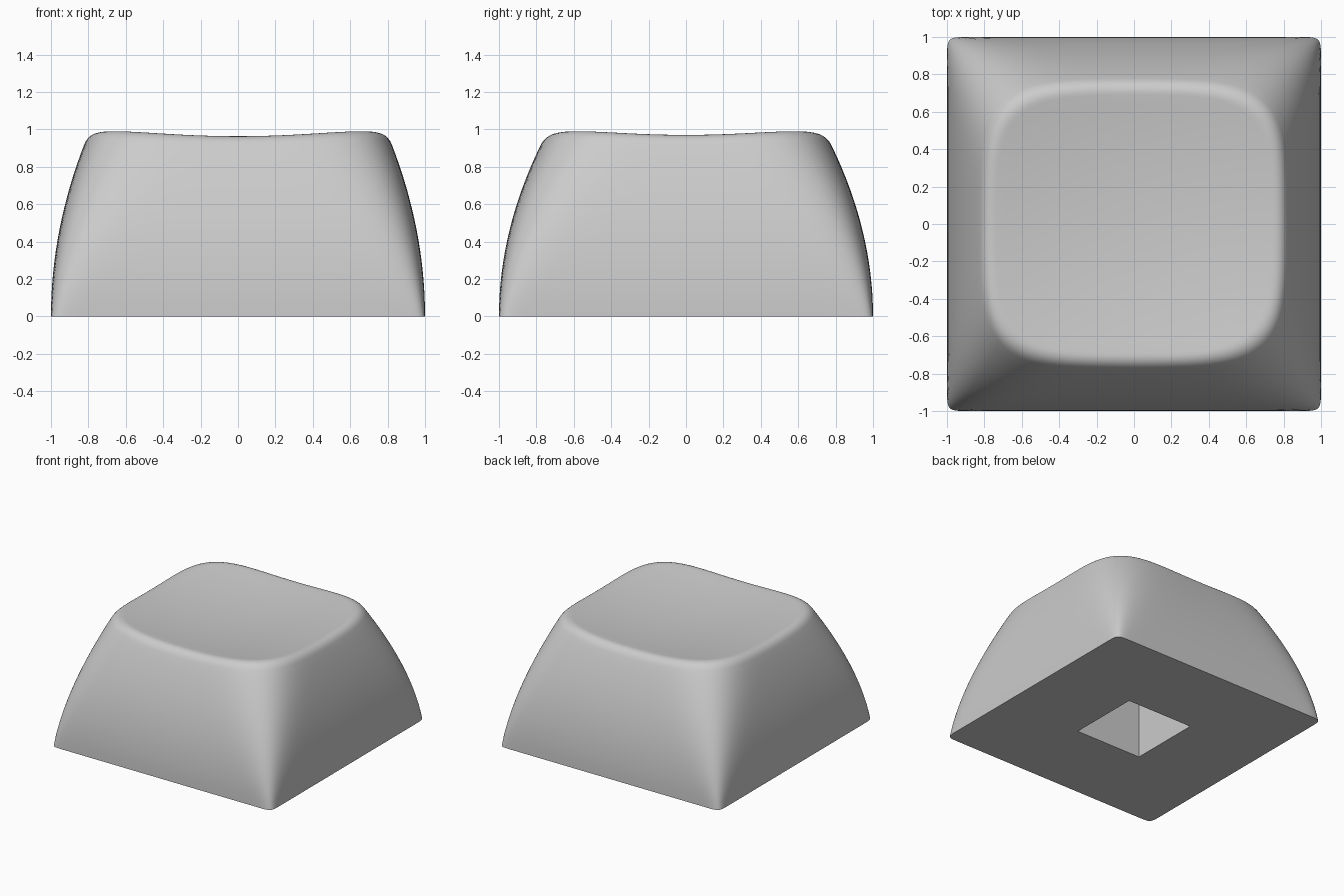
import bpy, bmesh, math
from mathutils import Vector

cube = bpy.data.objects.get("Cube")
if cube:
    bpy.data.objects.remove(cube, do_unlink=True)

PER_SIDE = 40      # samples per quarter turn, denser towards the corners
SIDE_RINGS = 16
FILLET_RINGS = 7
DISH_RINGS = 12
HOLE_HALF = 0.3
HOLE_DEPTH = 0.6

angles = []
for quarter in range(4):
    for i in range(PER_SIDE):
        u = 2 * i / PER_SIDE - 1
        angles.append(math.pi / 4 * (2 * quarter + 1 + 0.3 * u + 0.7 * u ** 3))


def dish(x, y):
    """Height of the hollowed top."""
    return 0.914 + 0.102 * (x * x + y * y)


def side(a, z):
    """Point on the bulging wall: a squarish section that rounds off with height."""
    n = math.log(0.5) / math.log(0.985 - 0.135 * z)
    hx, hy = 1 - 0.21 * z * z, 1 - 0.265 * z * z
    c, s = math.cos(a), math.sin(a)
    r = (abs(c) ** n + abs(s) ** n) ** (-1 / n)
    return Vector((hx * c * r, hy * s * r, z))


def hole(a, z):
    """Point on the square socket."""
    c, s = math.cos(a), math.sin(a)
    r = HOLE_HALF / max(abs(c), abs(s))
    return Vector((c * r, s * r, z))


def rim(a):
    """Wall end, sharp corner and dish start, used to round the top edge."""
    p = side(a, 0.97)
    corner = side(a, dish(p.x, p.y))
    start = side(a, corner.z - 0.06)
    end = corner * 0.92
    end.z = dish(end.x, end.y)
    return start, corner, end


def fillet(a, t):
    p, q, r = rim(a)
    return p * (1 - t) ** 2 + q * 2 * t * (1 - t) + r * t * t


def top(a, k):
    p = rim(a)[2] * k
    p.z = dish(p.x, p.y)
    return p


# Rings from the socket ceiling, out across the base, up the wall and into the dish
rings = [[hole(a, HOLE_DEPTH) for a in angles], [hole(a, 0) for a in angles]]
for i in range(SIDE_RINGS):
    rings.append([side(a, rim(a)[0].z * i / SIDE_RINGS) for a in angles])
for i in range(FILLET_RINGS + 1):
    rings.append([fillet(a, i / FILLET_RINGS) for a in angles])
for i in range(1, DISH_RINGS):
    rings.append([top(a, 1 - i / DISH_RINGS) for a in angles])

bm = bmesh.new()
loops = [[bm.verts.new(p) for p in ring] for ring in rings]
count = len(angles)
for low, high in zip(loops, loops[1:]):
    for i in range(count):
        j = (i + 1) % count
        bm.faces.new((low[i], low[j], high[j], high[i]))
bm.faces.new(loops[0])
centre = bm.verts.new((0, 0, dish(0, 0)))
for i in range(count):
    bm.faces.new((loops[-1][i], loops[-1][(i + 1) % count], centre))
bmesh.ops.recalc_face_normals(bm, faces=bm.faces)
mesh = bpy.data.meshes.new("key_cap")
bm.to_mesh(mesh)
bm.free()

# Single grey plastic
grey = bpy.data.materials.new("grey_plastic")
grey.use_nodes = True
colour = (0.6, 0.6, 0.6, 1)
grey.diffuse_color = colour
grey.node_tree.nodes["Principled BSDF"].inputs["Base Color"].default_value = colour
mesh.materials.append(grey)

cap = bpy.data.objects.new("key_cap", mesh)
bpy.context.collection.objects.link(cap)
bpy.context.view_layer.objects.active = cap
cap.select_set(True)
bpy.ops.object.shade_smooth_by_angle(angle=math.radians(35))
